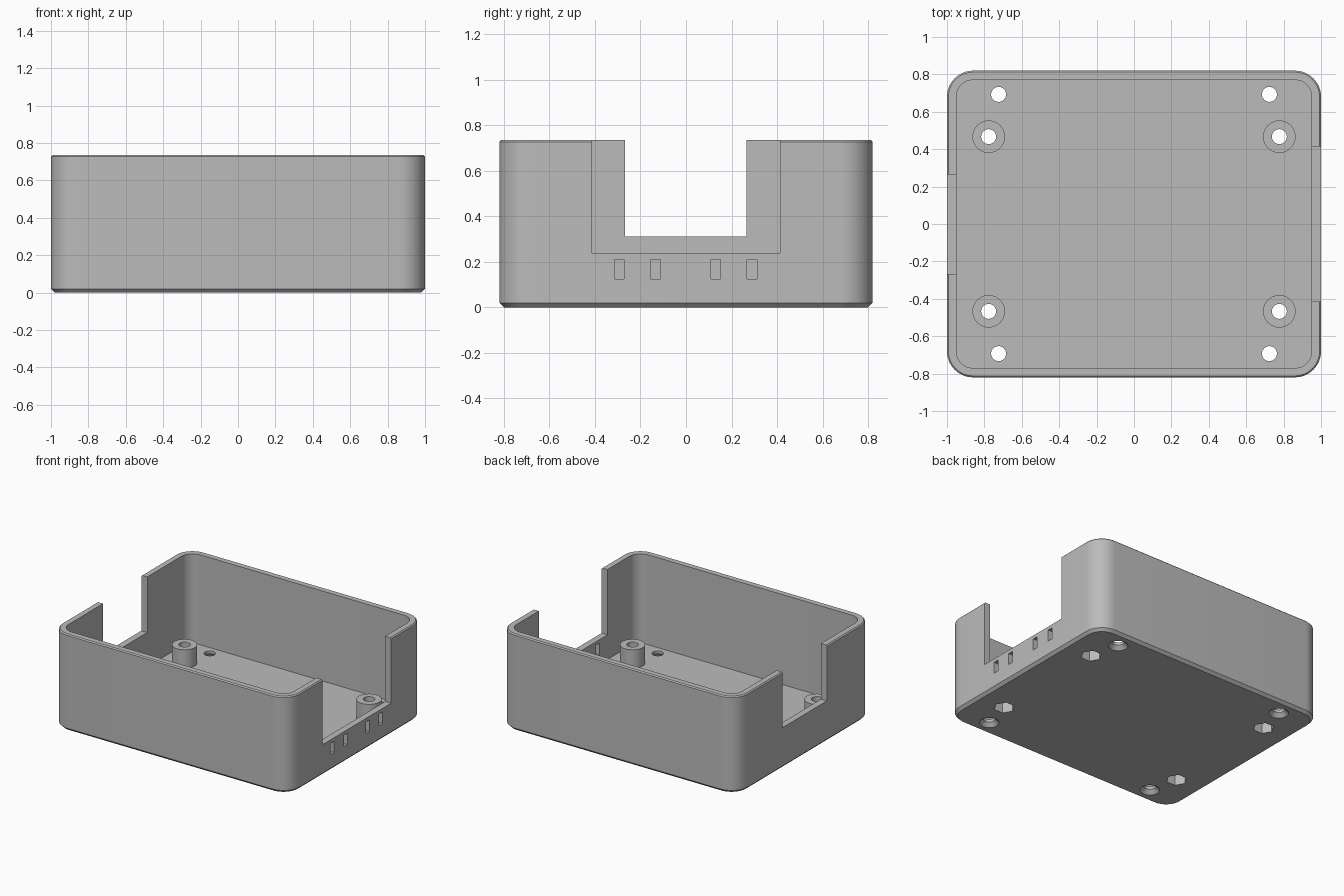
import bpy
import bmesh
from math import cos, sin, pi, radians
from mathutils import Matrix

default = bpy.data.objects.get("Cube")
if default:
    bpy.data.objects.remove(default, do_unlink=True)

HALF_X, HALF_Y, HEIGHT = 1.0, 0.82, 0.735
WALL, FLOOR, RADIUS = 0.05, 0.05, 0.14
POST_TOP = 0.19

grey = bpy.data.materials.new("plain grey")
grey.use_nodes = True
colour = (0.5, 0.5, 0.5, 1)
grey.diffuse_color = colour
grey.node_tree.nodes["Principled BSDF"].inputs["Base Color"].default_value = colour


def make_object(name, bm):
    bmesh.ops.recalc_face_normals(bm, faces=bm.faces)
    mesh = bpy.data.meshes.new(name)
    bm.to_mesh(mesh)
    bm.free()
    mesh.materials.append(grey)
    obj = bpy.data.objects.new(name, mesh)
    bpy.context.collection.objects.link(obj)
    return obj


def rounded_ring(bm, inset, z, steps=12):
    """Rounded rectangle of vertices, inset from the outer outline."""
    r = RADIUS - inset
    verts = []
    for k, (sx, sy) in enumerate([(1, 1), (-1, 1), (-1, -1), (1, -1)]):
        for i in range(steps + 1):
            a = (k + i / steps) * pi / 2
            verts.append(bm.verts.new((sx * (HALF_X - RADIUS) + r * cos(a),
                                       sy * (HALF_Y - RADIUS) + r * sin(a), z)))
    return verts


def box(name, x, y, z):
    """Box between pairs of limits."""
    bm = bmesh.new()
    size = [b - a for a, b in (x, y, z)]
    centre = [(a + b) / 2 for a, b in (x, y, z)]
    bmesh.ops.create_cube(bm, size=1, matrix=Matrix.Translation(centre) @ Matrix.Diagonal((*size, 1)))
    return make_object(name, bm)


def cylinder(name, x, y, z0, z1, r0, r1=None, sides=40, turn=0):
    bm = bmesh.new()
    bmesh.ops.create_cone(bm, cap_ends=True, segments=sides, radius1=r0,
                          radius2=r0 if r1 is None else r1, depth=z1 - z0,
                          matrix=Matrix.Translation((x, y, (z0 + z1) / 2)) @ Matrix.Rotation(turn, 4, "Z"))
    return make_object(name, bm)


def combine(target, tool, operation):
    """Apply a boolean and discard the tool."""
    tool.hide_render = True
    mod = target.modifiers.new(operation.lower(), "BOOLEAN")
    mod.operation, mod.object, mod.solver = operation, tool, "EXACT"
    bpy.context.view_layer.objects.active = target
    bpy.ops.object.modifier_apply(modifier=mod.name)
    bpy.data.objects.remove(tool, do_unlink=True)


# Open tray: outer wall with chamfered edges, rim, inner wall and floor
bm = bmesh.new()
layers = [(0.02, 0), (0, 0.02), (0, HEIGHT - 0.008), (0.008, HEIGHT), (WALL, HEIGHT), (WALL, FLOOR)]
rings = [rounded_ring(bm, inset, z) for inset, z in layers]
for low, high in zip(rings, rings[1:]):
    for i in range(len(low)):
        j = (i + 1) % len(low)
        bm.faces.new((low[i], low[j], high[j], high[i]))
bm.faces.new(rings[0])
bm.faces.new(rings[-1])
tray = make_object("enclosure_tray", bm)

# Mounting posts with through holes and nut pockets, and countersunk floor holes
corners = [(sx, sy) for sx in (-1, 1) for sy in (-1, 1)]
for sx, sy in corners:
    x, y = sx * 0.777, sy * 0.467
    combine(tray, cylinder("post", x, y, FLOOR - 0.02, POST_TOP, 0.087), "UNION")
    combine(tray, cylinder("post_hole", x, y, -0.1, 0.3, 0.04), "DIFFERENCE")
    combine(tray, cylinder("nut_pocket", x, y, -0.1, 0.09, 0.073, sides=6, turn=pi / 2), "DIFFERENCE")
    x, y = sx * 0.724, sy * 0.693
    combine(tray, cylinder("screw_hole", x, y, -0.1, 0.2, 0.04), "DIFFERENCE")
    combine(tray, cylinder("countersink", x, y, -0.01, 0.03, 0.078, 0.039), "DIFFERENCE")

# Side openings: wide on the left, narrow on the right
combine(tray, box("wide_notch", (0.9, 1.1), (-0.414, 0.414), (0.238, 1)), "DIFFERENCE")
combine(tray, box("narrow_notch", (-1.1, -0.9), (-0.267, 0.265), (0.312, 1)), "DIFFERENCE")

# Tie slots below the wide opening
for y in (-0.293, -0.134, 0.13, 0.29):
    combine(tray, box("slot", (0.9, 1.1), (y - 0.021, y + 0.021), (0.124, 0.211)), "DIFFERENCE")

# Smooth shading on the rounded corners and bores only
bpy.ops.object.select_all(action="DESELECT")
tray.select_set(True)
bpy.context.view_layer.objects.active = tray
bpy.ops.object.shade_smooth_by_angle(angle=radians(30))
